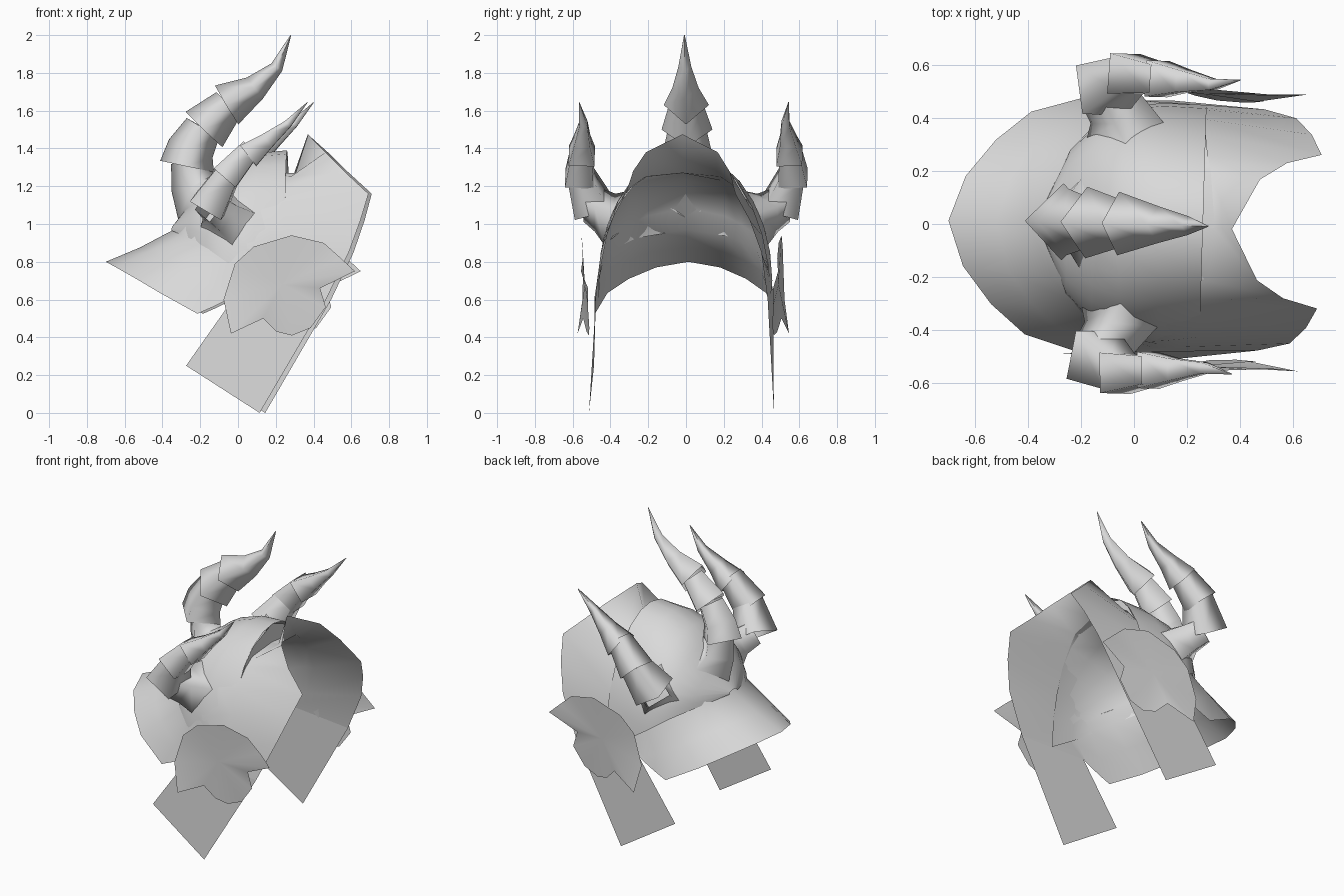
import bpy
import math
from mathutils import Vector
from mathutils.bvhtree import BVHTree

YAW = -0.03  # the whole helmet is turned very slightly

grey = bpy.data.materials.new("plain_grey")
grey.diffuse_color = (0.7, 0.7, 0.7, 1)


def make(name, verts, faces, angle=50):
    c, s = math.cos(YAW), math.sin(YAW)
    verts = [(x * c - y * s, x * s + y * c, z) for x, y, z in verts]
    me = bpy.data.meshes.new(name)
    me.from_pydata(verts, [], faces)
    me.materials.append(grey)
    ob = bpy.data.objects.new(name, me)
    bpy.context.collection.objects.link(ob)
    bpy.ops.object.select_all(action='DESELECT')
    ob.select_set(True)
    bpy.context.view_layer.objects.active = ob
    bpy.ops.object.shade_smooth_by_angle(angle=math.radians(angle))
    return ob


def grid_faces(rows, n, closed=False):
    return [(i * n + j, i * n + (j + 1) % n, (i + 1) * n + (j + 1) % n, (i + 1) * n + j)
            for i in range(rows - 1) for j in range(n if closed else n - 1)]


def grid(name, rows, closed=False, angle=50):
    verts = [p for r in rows for p in r]
    return make(name, verts, grid_faces(len(rows), len(rows[0]), closed), angle)


def both_sides(name, rows, dy=0.0, angle=50):
    """Rows run from the centre line outward on +y; mirror them to -y."""
    left = [[(x, -y, z) for x, y, z in r] for r in reversed(rows[1:])]
    return grid(name, [[(x, y + dy, z) for x, y, z in r] for r in left + rows], angle=angle)


# Skull dome: x, top height, half width, lower edge height
stations = [(0.26, 1.39, 0.455, 0.60), (0.10, 1.375, 0.46, 0.70),
            (-0.05, 1.32, 0.44, 0.80), (-0.15, 1.24, 0.38, 0.87),
            (-0.25, 1.11, 0.27, 0.925), (-0.35, 0.985, 0.04, 0.965)]
dome = [[(x, w * math.sin(t), low + (top - low) * math.cos(t))
         for t in (math.pi / 2 * k / 7 for k in range(-7, 8))]
        for x, top, w, low in stations]
grid("dome", dome)
dome_tree = BVHTree.FromPolygons([p for r in dome for p in r], grid_faces(6, 15))

# Visor, inner lining and neck guard as one sheet:
# visor edge, visor base, lining control point, guard inner edge, guard outer edge
bands = [
    [(0.37, 0, 1.475), (0.305, 0, 1.27), (-0.25, 0, 1.30), (-0.34, 0, 0.97), (-0.70, 0, 0.80)],
    [(0.47, 0.19, 1.38), (0.285, 0.20, 1.25), (-0.22, 0.22, 1.22), (-0.29, 0.20, 0.94), (-0.64, 0.17, 0.77)],
    [(0.57, 0.255, 1.28), (0.27, 0.27, 1.20), (-0.17, 0.31, 1.15), (-0.23, 0.29, 0.91), (-0.53, 0.31, 0.71)],
    [(0.70, 0.29, 1.16), (0.26, 0.35, 1.10), (-0.05, 0.40, 1.05), (-0.14, 0.375, 0.87), (-0.40, 0.42, 0.635)],
    [(0.66, 0.365, 1.02), (0.26, 0.41, 0.95), (0.08, 0.44, 0.92), (-0.02, 0.435, 0.80), (-0.20, 0.48, 0.525)],
    [(0.60, 0.425, 0.85), (0.20, 0.45, 0.75), (0.14, 0.455, 0.73), (0.06, 0.46, 0.70), (-0.12, 0.48, 0.56)],
    [(0.48, 0.455, 0.60), (0.00, 0.475, 0.62), (-0.01, 0.476, 0.615), (-0.02, 0.477, 0.61), (-0.04, 0.478, 0.60)]]
rows = []
for edge, base, ctrl, inner, outer in bands:
    a, c, b = Vector(base), Vector(ctrl), Vector(inner)
    arc = [tuple(a * (1 - t) ** 2 + c * 2 * t * (1 - t) + b * t * t)
           for t in (k / 5 for k in range(6))]
    mid = (b + Vector(outer)) / 2
    mid.z -= 0.01 * (1 if edge[1] == 0 else 0)
    rows.append([edge] + arc + [tuple(mid), outer])
both_sides("visor_lining_and_neck_guard", rows, -0.008, angle=75)

# Long cheek straps
for side, label in ((1, "left"), (-1, "right")):
    strap = [[(0.48, 0.455, 0.60), (0.00, 0.475, 0.62)],
             [(0.13, 0.49, 0.0), (-0.26, 0.475, 0.25)]]
    grid("cheek_strap_" + label,
         [[(x, side * y - 0.008 - 0.012 * (z < 0.5), z) for x, y, z in r] for r in strap])

# Groove between dome and visor
both_sides("brow_groove", [
    [(0.255, 0, 1.39), (0.255, 0, 1.27), (0.305, 0, 1.27)],
    [(0.258, 0.20, 1.31), (0.258, 0.20, 1.25), (0.285, 0.20, 1.25)],
    [(0.26, 0.27, 1.235), (0.26, 0.27, 1.20), (0.27, 0.27, 1.20)],
    [(0.26, 0.35, 1.10), (0.26, 0.35, 1.10), (0.26, 0.35, 1.10)]])

# Ear plates with a pointed tip and a notched lower edge
rim = [(-0.06, 0.535, 0.60), (0.0, 0.53, 0.79), (0.10, 0.53, 0.88),
       (0.30, 0.53, 0.94), (0.47, 0.52, 0.90), (0.56, 0.515, 0.82),
       (0.635, 0.522, 0.75), (0.45, 0.49, 0.66), (0.48, 0.49, 0.56),
       (0.40, 0.485, 0.45), (0.30, 0.49, 0.41), (0.22, 0.505, 0.43),
       (0.15, 0.525, 0.50), (-0.02, 0.56, 0.42)]
for side, label in ((1, "left"), (-1, "right")):
    pts = [(x, side * y - 0.015, z) for x, y, z in rim + [(0.25, 0.513, 0.68)]]
    n = len(rim)
    make("ear_plate_" + label, pts,
         [(i, (i + 1) % n, n)[::side] for i in range(n)])


def tube(name, pts, turn=0.0, snap=False, sides=4):
    """Flared tube through (x, y, z, radius) points; snap lays its foot on the dome."""
    ps = [Vector(p[:3]) for p in pts]
    rows = []
    for i, p in enumerate(ps):
        t = (ps[min(i + 1, len(ps) - 1)] - ps[max(i - 1, 0)]).normalized()
        u = Vector((0, 1, 0))
        u = (u - t * t.dot(u)).normalized()
        v = t.cross(u)
        r = max(pts[i][3], 0.002)
        ring = [p + r * (math.cos(a) * u + math.sin(a) * v)
                for a in (turn + 2 * math.pi * k / sides for k in range(sides))]
        if snap and i == 0:
            ring = [dome_tree.find_nearest(q)[0] for q in ring]
        rows.append([tuple(q) for q in ring])
    grid(name, rows, True, 120)


# Crest horn: overlapping flared sections
crest = [
    [(-0.20, 0, 1.13, 0.17), (-0.235, 0, 1.20, 0.12), (-0.25, 0, 1.33, 0.105)],
    [(-0.27, 0, 1.305, 0.145), (-0.25, 0, 1.40, 0.125), (-0.185, 0, 1.51, 0.10)],
    [(-0.18, 0, 1.50, 0.135), (-0.05, 0, 1.635, 0.09)],
    [(-0.06, 0, 1.63, 0.12), (0.09, 0, 1.72, 0.07), (0.205, 0, 1.83, 0.035),
     (0.28, 0, 2.0, 0.0)]]
for i, section in enumerate(crest):
    tube("crest_horn_section_%d" % (i + 1), section, 0.0, i == 0)

# Side horns
side_horn = [
    [(-0.03, 0.37, 1.03, 0.16), (-0.08, 0.43, 1.06, 0.115), (-0.13, 0.50, 1.10, 0.10)],
    [(-0.14, 0.50, 1.095, 0.135), (-0.035, 0.565, 1.27, 0.09)],
    [(-0.055, 0.565, 1.24, 0.108), (0.085, 0.55, 1.40, 0.075)],
    [(0.07, 0.55, 1.36, 0.097), (0.17, 0.545, 1.44, 0.06),
     (0.28, 0.535, 1.53, 0.03), (0.385, 0.555, 1.645, 0.0)]]
for side, label in ((1, "left"), (-1, "right")):
    for i, section in enumerate(side_horn):
        tube("%s_horn_section_%d" % (label, i + 1),
             [(x, side * y, z, r) for x, y, z, r in section], math.pi / 4, i == 0)
